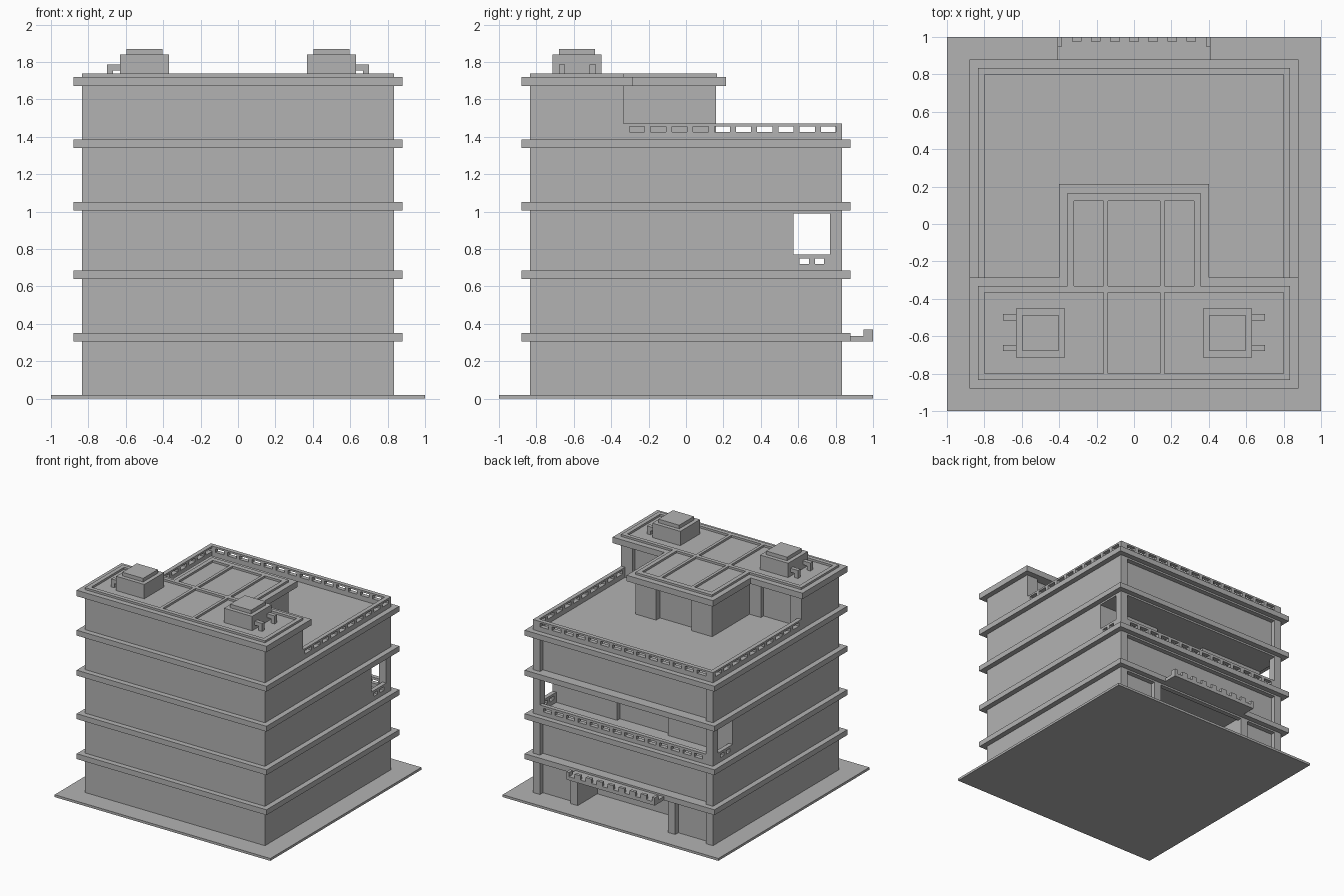
import bpy
import bmesh

cube = bpy.data.objects.get("Cube")
if cube:
    bpy.data.objects.remove(cube, do_unlink=True)

grey = bpy.data.materials.new("concrete_grey")
grey.use_nodes = True
GREY = (0.45, 0.45, 0.45, 1)
grey.diffuse_color = GREY
grey.node_tree.nodes["Principled BSDF"].inputs["Base Color"].default_value = GREY

W = 0.835      # half width of the walls
POST = 0.77    # inner edge of the corner posts


def finish(name, bm):
    bmesh.ops.recalc_face_normals(bm, faces=bm.faces)
    mesh = bpy.data.meshes.new(name)
    bm.to_mesh(mesh)
    bm.free()
    mesh.materials.append(grey)
    obj = bpy.data.objects.new(name, mesh)
    bpy.context.collection.objects.link(obj)


def boxes(name, *parts):
    """One object from boxes given as (x0, x1, y0, y1, z0, z1)."""
    bm = bmesh.new()
    for x0, x1, y0, y1, z0, z1 in parts:
        for v in bmesh.ops.create_cube(bm, size=1)["verts"]:
            v.co.x = x1 if v.co.x > 0 else x0
            v.co.y = y1 if v.co.y > 0 else y0
            v.co.z = z1 if v.co.z > 0 else z0
    finish(name, bm)


def both(*parts):
    """The given boxes and their mirror images across x."""
    return list(parts) + [(-p[1], -p[0], *p[2:]) for p in parts]


def railing(name, along, a, b, c0, c1, z, n):
    """Slotted rail from a to b; z lists base, slot bottom, slot top, top."""
    w = 0.032
    step = (b - a - w) / n
    spans = [(a, b, z[0], z[1]), (a, b, z[2], z[3])]
    spans += [(a + i * step, a + i * step + w, z[1], z[2]) for i in range(n + 1)]
    if along == "x":
        boxes(name, *[(s, e, c0, c1, l, h) for s, e, l, h in spans])
    else:
        boxes(name, *[(c0, c1, s, e, l, h) for s, e, l, h in spans])


def t_slab(name, wide, narrow, front, step, back, z0, z1):
    """T-shaped roof slab extruded from its outline."""
    half = [(wide, front), (wide, step), (narrow, step), (narrow, back)]
    outline = half + [(-x, y) for x, y in reversed(half)]
    bm = bmesh.new()
    face = bm.faces.new([bm.verts.new((x, y, z0)) for x, y in outline])
    top = bmesh.ops.extrude_face_region(bm, geom=[face])["geom"]
    for v in top:
        if isinstance(v, bmesh.types.BMVert):
            v.co.z = z1
    finish(name, bm)


# Ground plate and floor bands
boxes("ground_plate", (-1, 1, -1, 1, 0, 0.02))
for i, z in enumerate((0.305, 0.64, 1.005, 1.34)):
    boxes(f"floor_band_{i + 1}", (-0.88, 0.88, -0.88, 0.88, z, z + 0.045))

# Ground storey with a recessed entrance between two wings
boxes("ground_storey", (-W, W, -W, 0.575, 0.02, 0.305))
boxes("entrance_wings", *both((0.42, W, 0.575, 0.795, 0.02, 0.305)))
boxes("entrance_posts", *both((0.42, 0.485, 0.795, W, 0.02, 0.29),
                              (POST, W, 0.795, W, 0.02, 0.29)))
boxes("entrance_beam", (-W, W, 0.795, W, 0.29, 0.305))

# Entrance canopy with a toothed edge
boxes("canopy_slab", (-0.41, 0.41, 0.88, 1, 0.305, 0.335))
teeth = [(i * 0.102 - 0.026, i * 0.102 + 0.026, 0.975, 1, 0.335, 0.37)
         for i in range(-3, 4)]
boxes("canopy_teeth", *teeth, *both((0.385, 0.41, 0.95, 1, 0.335, 0.37)))

# Second and fourth storeys with a sunken back panel
for name, z0, z1 in (("second", 0.35, 0.64), ("fourth", 1.05, 1.34)):
    boxes(name + "_storey", (-W, W, -W, 0.795, z0, z1))
    boxes(name + "_back_frame", (-W, W, 0.795, W, z1 - 0.015, z1),
          *both((POST, W, 0.795, W, z0, z1 - 0.015)))

# Third storey with an open balcony across the back
boxes("third_storey", (-W, W, -W, 0.54, 0.685, 1.005))
boxes("balcony_walls", *both((0.235, W, 0.54, 0.575, 0.685, 1.005)))
boxes("balcony_ceiling", (-W, W, 0.54, W, 0.99, 1.005))
boxes("balcony_posts", *both((POST, W, POST, W, 0.685, 0.99)))
balcony_z = (0.685, 0.72, 0.75, 0.77)
railing("balcony_back_rail", "x", -POST, POST, 0.8, W, balcony_z, 14)

# Terrace parapet and balcony side rails
parapet_z = (1.385, 1.425, 1.455, 1.47)
railing("parapet_back", "x", -0.8, 0.8, 0.8, W, parapet_z, 14)
for side, c0, c1 in (("left", 0.8, W), ("right", -W, -0.8)):
    railing("parapet_" + side, "y", -0.335, W, c0, c1, parapet_z, 10)
    railing("balcony_rail_" + side, "y", 0.575, POST, c0, c1, balcony_z, 2)

# Top storey and its projecting penthouse
boxes("top_storey", (-W, W, -W, -0.37, 1.385, 1.67))
boxes("top_storey_posts", *both((0.355, 0.46, -0.37, -0.335, 1.385, 1.67),
                                (0.73, W, -0.37, -0.335, 1.385, 1.67)))
boxes("penthouse", (-0.355, 0.355, -0.37, 0.11, 1.385, 1.67))
boxes("penthouse_corners", *both((0.165, 0.355, 0.11, 0.16, 1.385, 1.67)))

# Roof slab with raised ribs around sunken panels
t_slab("roof_slab", 0.88, 0.4, -0.88, -0.285, 0.215, 1.67, 1.72)
R0, R1 = 1.72, 1.737
boxes("roof_ribs", (-W, W, -W, -0.8, R0, R1), (-W, W, -0.365, -0.332, R0, R1),
      (-0.355, 0.355, 0.122, 0.165, R0, R1),
      *both((0.8, W, -0.8, -0.365, R0, R1), (0.138, 0.163, -0.8, -0.365, R0, R1),
            (0.32, 0.355, -0.332, 0.122, R0, R1),
            (0.138, 0.163, -0.332, 0.122, R0, R1)))

# Rooftop units with caps and bent pipes
boxes("roof_units", *both((0.37, 0.63, -0.713, -0.453, R0, 1.84)))
boxes("roof_unit_caps", *both((0.403, 0.597, -0.68, -0.486, 1.84, 1.87)))
pipes = []
for y in (-0.68, -0.515):
    pipes += [(0.63, 0.7, y, y + 0.033, 1.755, 1.787),
              (0.668, 0.7, y, y + 0.033, R0, 1.755)]
boxes("roof_unit_pipes", *both(*pipes))
